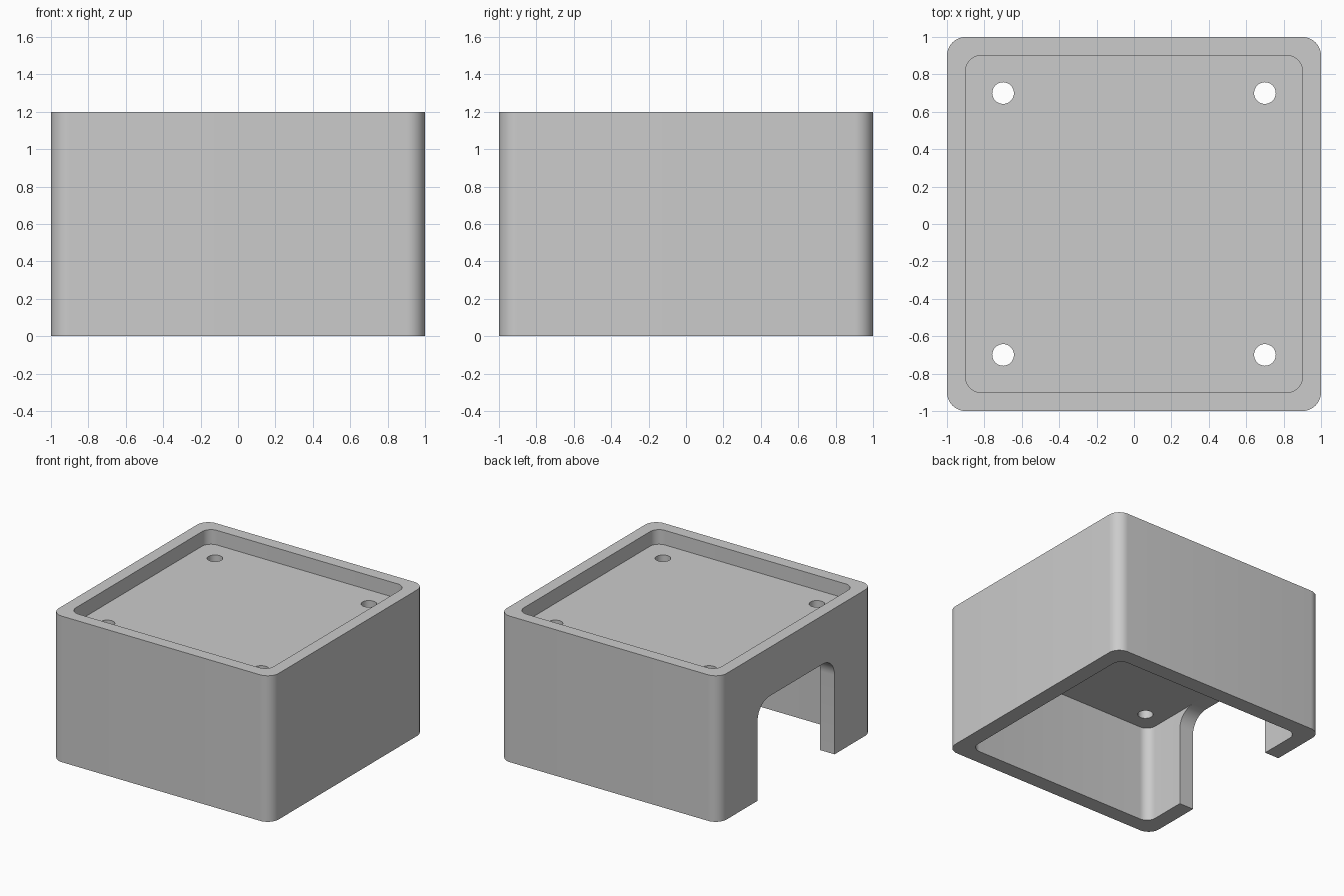
import bpy, bmesh
from math import sin, cos, pi, radians
from mathutils import Matrix

cube = bpy.data.objects.get("Cube")
if cube:
    bpy.data.objects.remove(cube, do_unlink=True)

GREY = (0.6, 0.6, 0.6, 1.0)
grey = bpy.data.materials.new("plain grey")
grey.use_nodes = True
grey.diffuse_color = GREY
grey.node_tree.nodes["Principled BSDF"].inputs["Base Color"].default_value = GREY


def rounded_prism(name, hx, hy, radius, z0, z1, matrix=Matrix(), steps=10):
    """Upright prism with a rounded-rectangle section, then transformed."""
    bm = bmesh.new()
    ring = []
    for corner, (sx, sy) in enumerate([(1, 1), (-1, 1), (-1, -1), (1, -1)]):
        for i in range(steps + 1):
            a = (corner + i / steps) * pi / 2
            ring.append(bm.verts.new((sx * (hx - radius) + radius * cos(a),
                                      sy * (hy - radius) + radius * sin(a), z0)))
    bmesh.ops.remove_doubles(bm, verts=bm.verts, dist=1e-5)
    bm.verts.ensure_lookup_table()
    base = bm.faces.new(bm.verts[:])
    top = bmesh.ops.extrude_face_region(bm, geom=[base])["geom"]
    bmesh.ops.translate(bm, vec=(0, 0, z1 - z0),
                        verts=[v for v in top if isinstance(v, bmesh.types.BMVert)])
    bmesh.ops.recalc_face_normals(bm, faces=bm.faces)
    bmesh.ops.transform(bm, matrix=matrix, verts=bm.verts)
    mesh = bpy.data.meshes.new(name)
    bm.to_mesh(mesh)
    bm.free()
    mesh.materials.append(grey)
    obj = bpy.data.objects.new(name, mesh)
    bpy.context.collection.objects.link(obj)
    return obj


# Solid outer block
housing = rounded_prism("housing", 1, 1, 0.1, 0, 1.2)

# Shallow tray in the top, cavity below, arched opening in the -x wall
cutters = [
    rounded_prism("tray_cutter", 0.9, 0.9, 0.08, 1.08, 1.3),
    rounded_prism("cavity_cutter", 0.87, 0.87, 0.08, -0.1, 0.8),
    rounded_prism("opening_cutter", 0.8, 0.5, 0.15, 0.8, 1.1,
                  Matrix.Rotation(radians(-90), 4, 'Y')),
]

# Screw holes through the deck
for x in (-0.7, 0.7):
    for y in (-0.7, 0.7):
        cutters.append(rounded_prism("hole_cutter", 0.058, 0.058, 0.058, 0.7, 1.15,
                                     Matrix.Translation((x, y, 0)), steps=8))

# Cut and discard the helpers
bpy.context.view_layer.objects.active = housing
for cutter in cutters:
    cutter.hide_render = True
    cut = housing.modifiers.new("cut", 'BOOLEAN')
    cut.operation = 'DIFFERENCE'
    cut.solver = 'EXACT'
    cut.object = cutter
    bpy.ops.object.modifier_apply(modifier=cut.name)
    bpy.data.objects.remove(cutter, do_unlink=True)

# Smooth rounded corners, sharp rims
bpy.ops.object.select_all(action='DESELECT')
housing.select_set(True)
bpy.ops.object.shade_smooth_by_angle(angle=radians(30))
